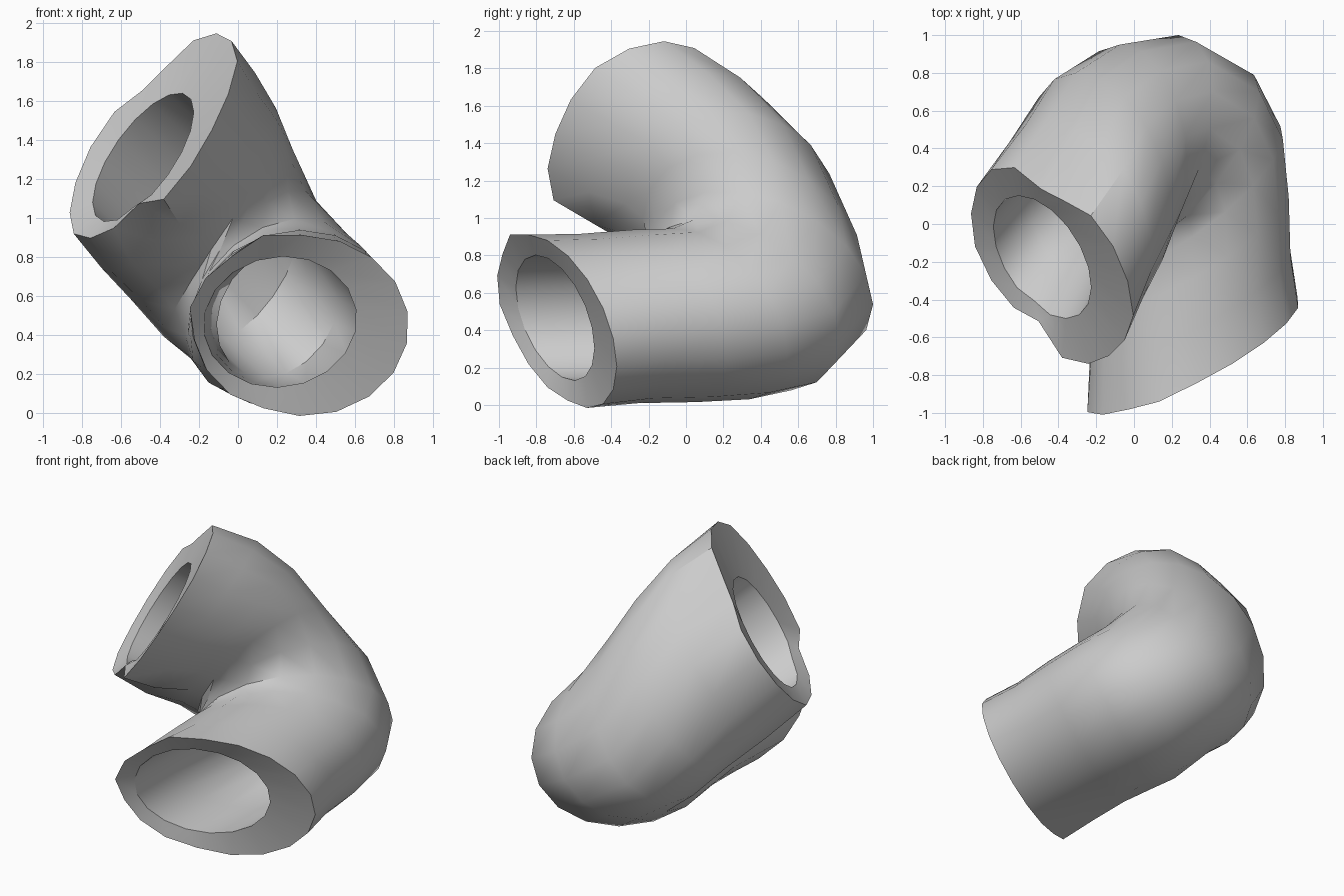
import bpy, bmesh, math
from mathutils import Vector

cube = bpy.data.objects.get("Cube")
if cube:
    bpy.data.objects.remove(cube, do_unlink=True)

SIDES = 18
U = Vector((-0.815, 0, 0.58))   # across the bend, towards the upper arm
W = Vector((0.58, 0, 0.815))    # hinge direction of the bend
Y = Vector((0, 1, 0))

mat = bpy.data.materials.new("plain grey")
mat.use_nodes = True
grey = (0.6, 0.6, 0.6, 1)
mat.diffuse_color = grey
mat.node_tree.nodes["Principled BSDF"].inputs["Base Color"].default_value = grey


def ring(outer, inner, w, half_w, skew=0.0, dents={}):
    """Oval section between an outer-bend and an inner-bend point (u, y).
    dents maps a corner number to a radius factor, for folds in the cloth."""
    cu, cy = (outer[0] + inner[0]) / 2, (outer[1] + inner[1]) / 2
    ru, ry = outer[0] - cu, outer[1] - cy
    points = []
    for i in range(SIDES):
        t = math.tau * i / SIDES
        k = dents.get(i, 1.0)
        c, s = math.cos(t) * k, math.sin(t) * k
        points.append(U * (cu + ru * c) + Y * (cy + ry * c)
                      + W * (w + half_w * s + skew * c))
    return points


def loft(name, rings, outward):
    bm = bmesh.new()
    rows = [[bm.verts.new(p) for p in r] for r in rings]
    for a, b in zip(rows, rows[1:]):
        for i in range(SIDES):
            j = (i + 1) % SIDES
            quad = (a[i], b[i], b[j], a[j]) if outward else (a[i], a[j], b[j], b[i])
            bm.faces.new(quad)
    mesh = bpy.data.meshes.new(name)
    bm.to_mesh(mesh)
    bm.free()
    mesh.materials.append(mat)
    obj = bpy.data.objects.new(name, mesh)
    bpy.context.collection.objects.link(obj)
    bpy.ops.object.select_all(action='DESELECT')
    obj.select_set(True)
    bpy.context.view_layer.objects.active = obj
    bpy.ops.object.shade_smooth_by_angle(angle=math.radians(35))


# Folds: flattened back of the upper cuff and a notch on its underside
lower_fold = {7: 1.06, 9: 1.03, 10: 1.05, 14: 0.97, 15: 0.99}
cuff_fold = {0: 0.96, 1: 0.79, 2: 0.82, 3: 0.96, 5: 1.02, 6: 1.04, 8: 0.98,
             11: 0.75, 12: 0.88, 13: 0.95}
arm_fold = {1: 0.93, 2: 0.95, 11: 0.87, 12: 0.94, 13: 0.98}

# Bent outer shell, from the lower cuff round the elbow to the upper cuff
shell = [
    ring((-0.53, -0.37), (0.52, -1.00), 0.55, 0.49, 0.08, lower_fold),
    ring((-0.48, -0.10), (0.53, -0.72), 0.55, 0.48, 0.08),
    ring((-0.46, 0.22), (0.53, -0.45), 0.56, 0.49, 0.07),
    ring((-0.41, 0.54), (0.53, -0.27), 0.555, 0.50, 0.08),
    ring((-0.25, 0.82), (0.54, -0.21), 0.555, 0.515, 0.05),
    ring((0.12, 1.00), (0.56, -0.20), 0.605, 0.525, -0.03),
    ring((0.49, 0.95), (0.60, -0.23), 0.68, 0.57, -0.12),
    ring((0.87, 0.80), (0.66, -0.32), 0.77, 0.61, -0.08),
    ring((1.15, 0.56), (0.79, -0.52), 0.835, 0.645, 0, arm_fold),
    ring((1.42, 0.32), (0.93, -0.74), 0.89, 0.64, 0, cuff_fold),
]
loft("sleeve_shell", shell, True)

# Lining tunnel through the bend, set slightly back from the cuffs
lining = [
    ring((-0.27, -0.49), (0.46, -0.91), 0.505, 0.36, 0.06),
    ring((-0.28, 0.00), (0.45, -0.60), 0.52, 0.36, 0.05),
    ring((-0.15, 0.52), (0.42, -0.10), 0.54, 0.36),
    ring((0.20, 0.74), (0.50, 0.00), 0.59, 0.37),
    ring((0.65, 0.62), (0.64, -0.05), 0.68, 0.38),
    ring((1.00, 0.38), (0.85, -0.27), 0.75, 0.39),
    ring((1.31, 0.15), (1.00, -0.50), 0.785, 0.39, 0, {11: 0.92}),
]
loft("lining", lining, False)

# Lips that join the shell to the lining at both cuffs
loft("lower_cuff_lip", [shell[0], lining[0]], False)
loft("upper_cuff_lip", [lining[-1], shell[-1]], False)
